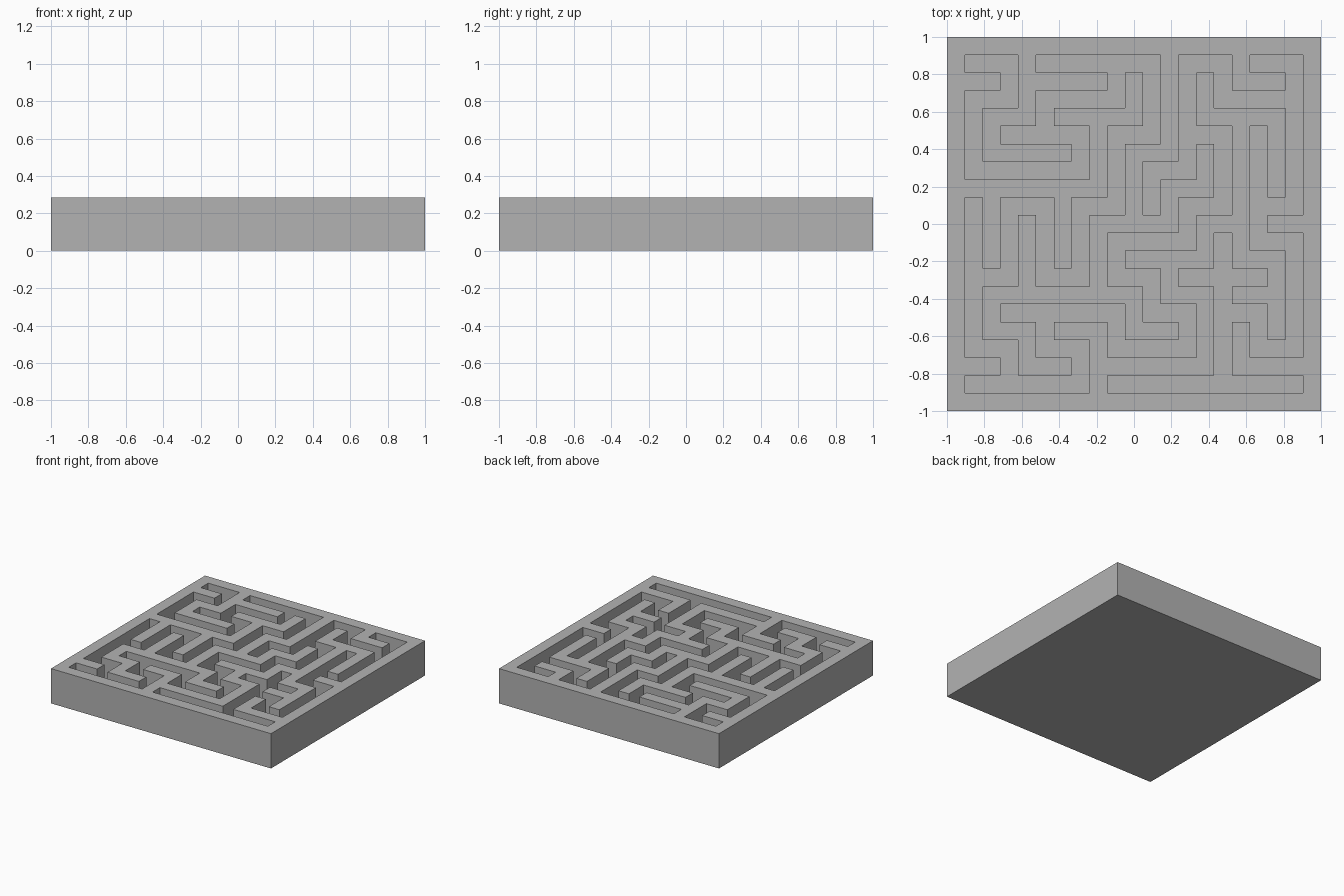
import bpy
import bmesh

if "Cube" in bpy.data.objects:
    bpy.data.objects.remove(bpy.data.objects["Cube"])

N = 21                 # grid squares per side (wall / passage alternate)
U = 2 / N              # one grid square
HEIGHT = 3 * U
DEPTH = 2 * U          # depth of the passages

# Straight passage runs "start-end" in a 10 x 10 cell maze, rows counted from the back
ROW_RUNS = ["01 25 67 89", "01 24 79", "13 45 67", "03 56", "12 34 67 89",
            "46 89", "01 23 45 68", "14 56 78", "01 23 46 89", "03 49"]
COL_RUNS = ["13 48", "01 46 89", "12 46 78", "23 46 89", "01 24 56 78",
            "02 34 67", "03 45 78", "01 24 59", "25 78", "04 58"]


def run_squares(lines):
    """Yield (line, position) grid squares covered by the runs."""
    for i, runs in enumerate(lines):
        for run in runs.split():
            for k in range(2 * int(run[0]) + 1, 2 * int(run[1]) + 2):
                yield 2 * i + 1, k


passages = set(run_squares(ROW_RUNS)) | {(r, c) for c, r in run_squares(COL_RUNS)}

# Top surface as a grid
bm = bmesh.new()
bmesh.ops.create_grid(bm, x_segments=N, y_segments=N, size=1)
bmesh.ops.translate(bm, verts=bm.verts, vec=(0, 0, HEIGHT))
rim = [e for e in bm.edges if e.is_boundary]


def square_of(face):
    c = face.calc_center_median()
    return int((1 - c.y) / U), int((c.x + 1) / U)


# Sink the passages
pit = [f for f in bm.faces if square_of(f) in passages]
geom = bmesh.ops.extrude_face_region(bm, geom=pit)["geom"]
bmesh.ops.translate(bm, verts=[g for g in geom if isinstance(g, bmesh.types.BMVert)],
                    vec=(0, 0, -DEPTH))
left_over = [f for f in pit if f.is_valid and f.calc_center_median().z > HEIGHT - 0.01]
if left_over:
    bmesh.ops.delete(bm, geom=left_over, context='FACES')

# Outer sides and underside
geom = bmesh.ops.extrude_edge_only(bm, edges=rim)["geom"]
for v in geom:
    if isinstance(v, bmesh.types.BMVert):
        v.co.z = 0
bmesh.ops.holes_fill(bm, edges=[e for e in bm.edges if e.is_boundary], sides=0)
bmesh.ops.recalc_face_normals(bm, faces=bm.faces)

mesh = bpy.data.meshes.new("maze_block")
bm.to_mesh(mesh)
bm.free()

# Plain grey
grey = bpy.data.materials.new("plain grey")
grey.diffuse_color = (0.45, 0.45, 0.45, 1)
grey.use_nodes = True
grey.node_tree.nodes["Principled BSDF"].inputs["Base Color"].default_value = grey.diffuse_color
mesh.materials.append(grey)
bpy.context.collection.objects.link(bpy.data.objects.new("maze_block", mesh))
